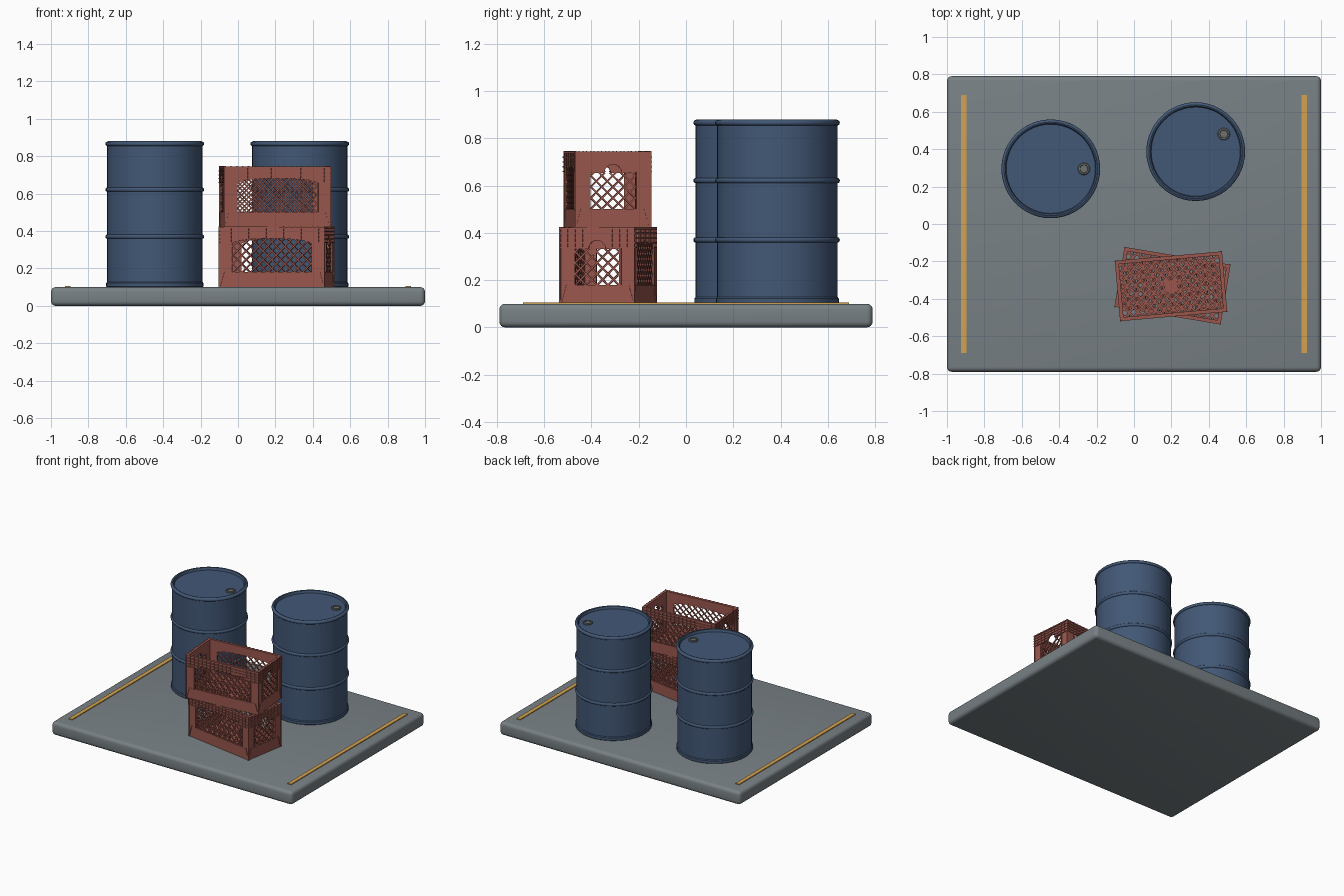
import bpy, bmesh, math
from mathutils import Matrix, Vector

if "Cube" in bpy.data.objects:
    bpy.data.objects.remove(bpy.data.objects["Cube"])


def material(name, rgb):
    m = bpy.data.materials.new(name)
    m.diffuse_color = (*rgb, 1)
    m.use_nodes = True
    m.node_tree.nodes["Principled BSDF"].inputs["Base Color"].default_value = m.diffuse_color
    return m


GREY = material("slab grey", (0.19, 0.22, 0.235))
YELLOW = material("stripe yellow", (0.65, 0.36, 0.08))
BLUE = material("barrel blue", (0.055, 0.097, 0.18))
RED = material("crate red", (0.32, 0.095, 0.075))
STEEL = material("cap steel", (0.16, 0.17, 0.17))


def finish(bm, name, mat, loc=(0, 0, 0), rot=0.0, smooth=False):
    bmesh.ops.recalc_face_normals(bm, faces=bm.faces)
    me = bpy.data.meshes.new(name)
    bm.to_mesh(me)
    bm.free()
    me.materials.append(mat)
    ob = bpy.data.objects.new(name, me)
    bpy.context.collection.objects.link(ob)
    ob.location = loc
    ob.rotation_euler.z = rot
    if smooth:
        bpy.ops.object.select_all(action='DESELECT')
        ob.select_set(True)
        bpy.context.view_layer.objects.active = ob
        bpy.ops.object.shade_smooth_by_angle(angle=math.radians(35))
    return ob


def box(name, size, loc, mat, bevel=0.0):
    bm = bmesh.new()
    bmesh.ops.create_cube(bm, size=1, matrix=Matrix.Diagonal((*size, 1)))
    if bevel:
        bmesh.ops.bevel(bm, geom=bm.edges[:], offset=bevel, segments=4,
                        profile=0.5, affect='EDGES')
    return finish(bm, name, mat, loc, smooth=bool(bevel))


def lathe(name, profile, mat, loc, segs=48):
    bm = bmesh.new()
    vs = [bm.verts.new((r, 0, z)) for r, z in profile]
    es = [bm.edges.new(p) for p in zip(vs, vs[1:])]
    bmesh.ops.spin(bm, geom=vs + es, cent=(0, 0, 0), axis=(0, 0, 1),
                   angle=2 * math.pi, steps=segs)
    bmesh.ops.remove_doubles(bm, verts=bm.verts, dist=1e-5)
    return finish(bm, name, mat, loc, smooth=True)


# Ground slab and painted edge stripes
box("slab", (2, 1.58, 0.1), (0, 0, 0.05), GREY, 0.025)
for side, s in (("left", -1), ("right", 1)):
    box(side + "_stripe", (0.03, 1.38, 0.008), (s * 0.91, 0, 0.102), YELLOW)


# Barrels: turned profile with two hoops, chimes and a recessed lid
def hoop(z, r=0.255, out=0.009, h=0.011):
    return [(r + out * math.sin(math.pi * i / 6), z - h * math.cos(math.pi * i / 6))
            for i in range(7)]


barrel_profile = ([(0, 0), (0.255, 0), (0.26, 0.005), (0.26, 0.024), (0.255, 0.03)]
                  + hoop(0.272) + hoop(0.523) + hoop(0.768)
                  + [(0.25, 0.782), (0.243, 0.78), (0.238, 0.762), (0, 0.762)])
cap_profile = [(0, 0), (0.033, 0), (0.033, 0.008), (0.029, 0.012), (0.022, 0.012),
               (0.02, 0.006), (0, 0.006)]
for name, x, y, a in (("left", -0.445, 0.295, 0), ("right", 0.33, 0.387, 32)):
    lathe(name + "_barrel", barrel_profile, BLUE, (x, y, 0.098))
    a = math.radians(a)
    lathe(name + "_barrel_cap", cap_profile, STEEL,
          (x + 0.177 * math.cos(a), y + 0.177 * math.sin(a), 0.859), 24)


# Crate helpers: everything is a flat outline pushed through a thickness
def prism(bm, pts, d0, d1, put):
    a = [bm.verts.new(put(u, v, d0)) for u, v in pts]
    b = [bm.verts.new(put(u, v, d1)) for u, v in pts]
    bm.faces.new(a)
    bm.faces.new(b[::-1])
    n = len(pts)
    for i in range(n):
        j = (i + 1) % n
        bm.faces.new((a[j], a[i], b[i], b[j]))


def rect(u0, u1, v0, v1):
    return [(u0, v0), (u1, v0), (u1, v1), (u0, v1)]


def bars(bm, start, direction, length, width, inside, d0, d1, put):
    """Lay a bar along a line wherever the test says it is inside."""
    p, t = Vector(start), Vector(direction).normalized()
    n = Vector((-t.y, t.x)) * width / 2
    step, first = 0.003, None
    for i in range(int(length / step) + 2):
        q = p + t * step * i
        ok = i * step <= length and inside(q.x, q.y)
        if ok and first is None:
            first = q
        elif not ok and first is not None:
            if (q - first).length > 0.005:
                prism(bm, [first - n, q - n, q + n, first + n], d0, d1, put)
            first = None


def lattice(bm, hu, v0, v1, pitch, width, inside, d0, d1, put):
    h = v1 - v0
    k = int((hu * 2 + h) / pitch) + 2
    for i in range(k):
        u = hu - i * pitch
        bars(bm, (u, v0), (1, 1), h * 1.4142, width, inside, d0, d1, put)
        bars(bm, (-u, v0), (-1, 1), h * 1.4142, width, inside, d0, d1, put)


HX, HY, H = 0.2875, 0.162, 0.322


def crate_wall(bm, k):
    long_side = k % 2 == 0
    hw, depth = (HX, HY) if long_side else (HY, HX)
    win = 0.215 if long_side else 0.095
    sill, top = 0.08, 0.232
    turn = Matrix.Rotation(k * math.pi / 2, 3, 'Z')

    def put(u, v, d):
        return turn @ Vector((u, d - depth, v))

    def head(u):  # upper edge of the window: arch or hand hole
        if abs(u) >= win:
            return 0.0
        if long_side:
            return top + 0.028 * math.sqrt(1 - (u / win) ** 2)
        return top + math.sqrt(max(0, 0.036 ** 2 - u * u))

    # wall sheet: sill, corner posts and shaped top band
    n = 24
    arch = [(u, head(u)) for u in (win * 0.9999 * (-1 + 2 * i / n) for i in range(n + 1))]
    outline = ([(-hw + .005, H), (-hw + .005, sill), (-win, sill)] + arch
               + [(win, sill), (hw - .005, sill), (hw - .005, H)])
    prism(bm, outline, 0.006, 0.018, put)
    prism(bm, rect(-hw + .005, hw - .005, 0, sill), 0.005, 0.018, put)

    # window lattice, left open at the hand hole
    def in_window(u, v):
        return (abs(u) < win and v < head(u) and
                (long_side or math.hypot(u, v - 0.236) > 0.036))
    lattice(bm, win, sill, 0.27, 0.047, 0.007, in_window, 0.007, 0.016, put)

    # grid of ribs on the top band
    def on_band(u, v):
        return v > head(u) + 0.002
    for v in (0.238, 0.258, 0.278, 0.298):
        bars(bm, (-hw, v), (1, 0), 2 * hw, 0.005, on_band, 0, 0.007, put)
    count = round(2 * hw / 0.032)
    for i in range(count + 1):
        u = (hw - 0.003) * (-1 + 2 * i / count)
        bars(bm, (u, 0.238), (0, 1), H - 0.238, 0.005, on_band, 0, 0.007, put)
    prism(bm, rect(-hw, hw, H - 0.008, H), 0, 0.02, put)

    # posts' ribs and slanted foot ribs
    for s in (-1, 1):
        u = s * (win + 0.006)
        prism(bm, rect(u - .003, u + .003, sill, 0.238), 0.001, 0.007, put)
        e = s * (hw - 0.006)
        prism(bm, [(e - .003, 0), (e + .003, 0), (e - s * .022 + .003, sill),
                   (e - s * .022 - .003, sill)], 0.001, 0.006, put)
        e = s * (hw - 0.003)
        prism(bm, rect(e - .003, e + .003, 0, 0.238), 0.001, 0.007, put)


def crate(name, loc, deg):
    bm = bmesh.new()
    for k in range(4):
        crate_wall(bm, k)

    # floor: diagonal grid around a square centre plate
    def put(u, v, d):
        return Vector((u, v, d))

    def in_floor(u, v):
        return abs(u) < HX - .015 and abs(v) < HY - .015
    lattice(bm, HX, -HY, HY, 0.047, 0.012, in_floor, 0.004, 0.014, put)
    for i in range(-5, 6):
        bars(bm, (i * 0.047, -HY), (0, 1), 2 * HY, 0.007, in_floor, 0.005, 0.013, put)
    prism(bm, rect(-.035, .035, -.035, .035), 0.003, 0.016, put)
    return finish(bm, name, RED, loc, math.radians(deg))


crate("lower_crate", (0.206, -0.33, 0.1), -9.5)
crate("upper_crate", (0.198, -0.333, 0.422), 5)
